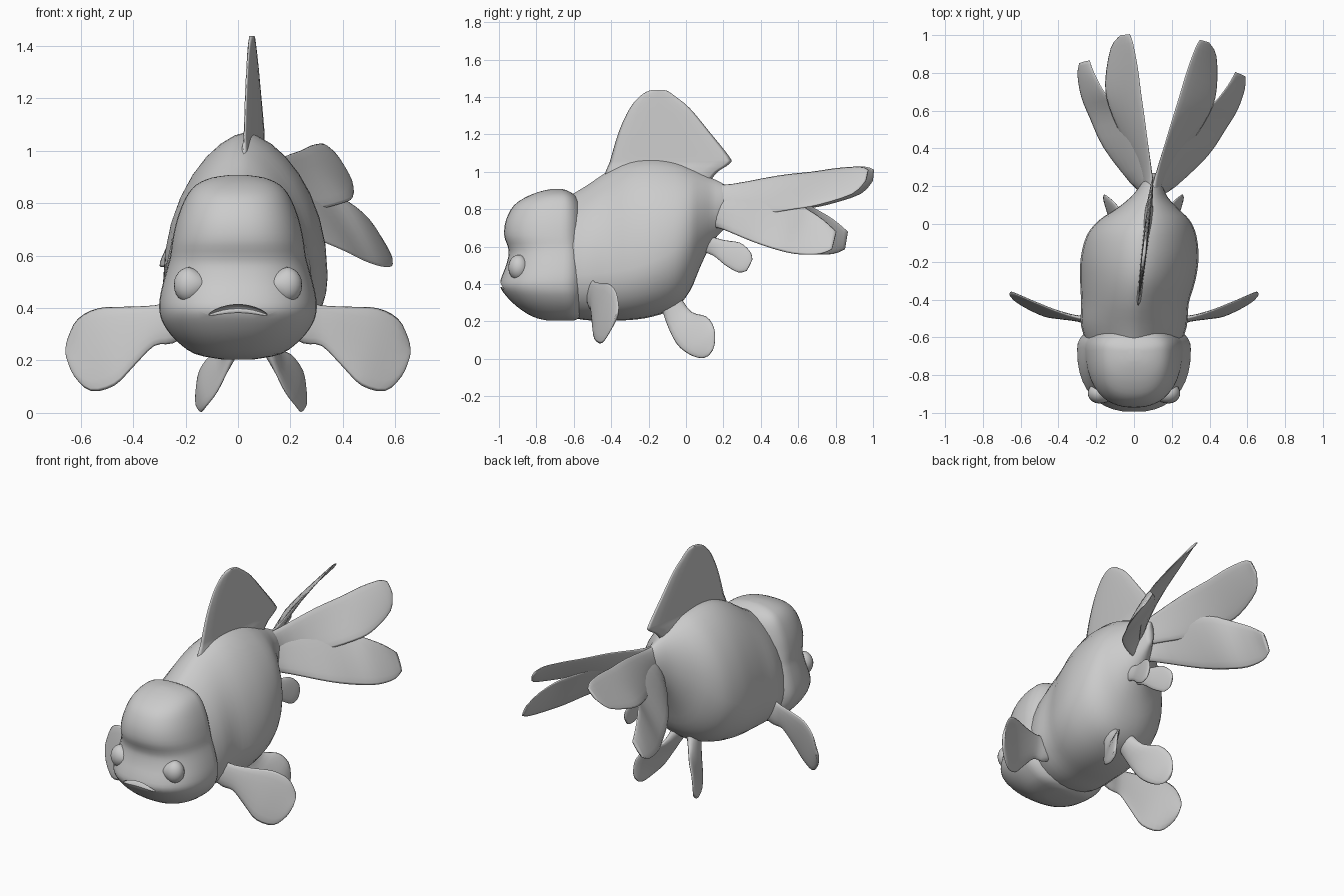
import bpy, bmesh, math
from mathutils import Vector

if "Cube" in bpy.data.objects:
    bpy.data.objects.remove(bpy.data.objects["Cube"])


def smooth_rows(rows, n=3):
    """Catmull-Rom interpolation between rows of numbers."""
    out = []
    for i in range(len(rows) - 1):
        p0, p1 = rows[max(i - 1, 0)], rows[i]
        p2, p3 = rows[i + 1], rows[min(i + 2, len(rows) - 1)]
        for k in range(n):
            t = k / n
            out.append([0.5 * (2 * b + (c - a) * t + (2 * a - 5 * b + 4 * c - d) * t * t
                               + (3 * b - a - 3 * c + d) * t ** 3)
                        for a, b, c, d in zip(p0, p1, p2, p3)])
    return out + [list(rows[-1])]


def finish(name, bm):
    bmesh.ops.recalc_face_normals(bm, faces=bm.faces)
    me = bpy.data.meshes.new(name)
    bm.to_mesh(me)
    bm.free()
    ob = bpy.data.objects.new(name, me)
    bpy.context.collection.objects.link(ob)
    me.shade_smooth()
    return ob


def skin(name, rings):
    """Join rings of points into a closed, capped surface."""
    bm = bmesh.new()
    vs = [[bm.verts.new(p) for p in r] for r in rings]
    n = len(vs[0])
    for r, s in zip(vs, vs[1:]):
        for i in range(n):
            bm.faces.new((r[i], r[(i + 1) % n], s[(i + 1) % n], s[i]))
    bm.faces.new(vs[0])
    bm.faces.new(vs[-1])
    return finish(name, bm)


def fin(name, rows, thick, place=lambda p: p, n=16):
    """Thin fin lofted from root to tip; a row holds both edge points."""
    rows = smooth_rows(rows)
    edges = [(Vector(r[:3]), Vector(r[3:])) for r in rows]
    mids = [(a + b) / 2 for a, b in edges]
    rings = []
    for i, (a, b) in enumerate(edges):
        h = (b - a) / 2
        along = mids[min(i + 1, len(mids) - 1)] - mids[max(i - 1, 0)]
        f = i / (len(edges) - 1)
        t = thick * (1 + 1.2 * max(0, 1 - f * 4)) * (1 - 0.5 * f)
        nrm = h.cross(along).normalized() * t
        rings.append([place(mids[i] + h * math.cos(2 * math.pi * k / n)
                            + nrm * math.sin(2 * math.pi * k / n)) for k in range(n)])
    return skin(name, rings)


def power(v, e):
    return math.copysign(abs(v) ** e, v)


# Body: egg-shaped sections along y (y, x centre, bottom, widest z, top, half width)
body = [(-.66, 0, .23, .45, .85, .24), (-.54, 0, .207, .45, .92, .28),
        (-.42, .005, .205, .46, 1.0, .285), (-.30, .02, .207, .48, 1.055, .305),
        (-.18, .03, .225, .52, 1.07, .312), (-.06, .04, .27, .58, 1.055, .29),
        (.02, .055, .36, .65, 1.025, .24), (.08, .07, .50, .72, .995, .165),
        (.14, .08, .62, .77, .965, .10), (.20, .09, .69, .81, .935, .06),
        (.27, .10, .76, .82, .89, .02)]
rings = []
for y, xc, zb, zm, zt, w in smooth_rows(body):
    ring = []
    for k in range(32):
        c, s = math.cos(k * math.pi / 16), math.sin(k * math.pi / 16)
        ring.append((xc + w * power(c, 1.25 if s > 0 else 0.9), y,
                     zm + s * ((zt - zm) if s > 0 else (zm - zb))))
    rings.append(ring)
skin("body", rings)

# Head with hood: horizontal sections (z, front y, back y, half width)
head = [(.204, -.74, -.60, .06), (.225, -.82, -.56, .165), (.28, -.905, -.535, .24),
        (.34, -.965, -.525, .285), (.39, -.995, -.52, .30), (.44, -.985, -.52, .298),
        (.50, -.962, -.525, .285), (.56, -.948, -.53, .268), (.60, -.953, -.535, .258),
        (.66, -.972, -.54, .25), (.74, -.963, -.545, .232), (.82, -.92, -.56, .2),
        (.87, -.845, -.59, .16), (.897, -.77, -.63, .1), (.907, -.72, -.66, .035)]
rings = []
for z, yf, yb, w in smooth_rows(head):
    yc = yb - .3 * (yb - yf)
    ring = []
    for k in range(40):
        c, s = math.cos(k * math.pi / 20), math.sin(k * math.pi / 20)
        ring.append((w * power(c, .85), yc + power(s, .85) * ((yb - yc) if s > 0 else (yc - yf)), z))
    rings.append(ring)
head_ob = skin("head", rings)

# Downturned mouth cut into the snout
bm = bmesh.new()
bmesh.ops.create_uvsphere(bm, u_segments=24, v_segments=10, radius=1)
for v in bm.verts:
    x = v.co.x
    v.co = (x * .115, -1.0 + v.co.y * .05 + x * x * .02, .398 - .025 * x * x + v.co.z * .016)
cutter = finish("mouth_cutter", bm)
cutter.hide_render = True
mod = head_ob.modifiers.new("mouth", 'BOOLEAN')
mod.operation = 'DIFFERENCE'
mod.object = cutter
bpy.context.view_layer.objects.active = head_ob
bpy.ops.object.modifier_apply(modifier="mouth")
bpy.data.objects.remove(cutter)
bpy.ops.object.select_all(action='DESELECT')
head_ob.select_set(True)
bpy.ops.object.shade_smooth_by_angle(angle=math.radians(45))

# Dorsal fin, leaning along the body bend (z, front y, rear y)
dorsal = [(.95, -.44, .13), (1.0, -.43, .17), (1.045, -.41, .236), (1.08, -.40, .232),
          (1.22, -.357, .12), (1.34, -.30, .02), (1.405, -.245, -.06),
          (1.432, -.20, -.10), (1.438, -.17, -.13)]
fin("dorsal_fin", [(.025 + .115 * (f + .4), f, z, .025 + .115 * (r + .4), r, z)
                   for z, f, r in dorsal], .018)

# Paired fin shapes, right side, as edge-to-edge rows
pectoral = [(.16, -.50, .42, .16, -.51, .31), (.25, -.50, .425, .25, -.51, .265),
            (.32, -.488, .41, .32, -.505, .255),
            (.42, -.455, .405, .40, -.50, .175), (.53, -.41, .40, .47, -.49, .105),
            (.61, -.375, .36, .56, -.45, .083), (.648, -.36, .29, .625, -.41, .14),
            (.656, -.362, .25, .65, -.38, .20)]
pelvic = [(.05, -.03, .33, .05, -.13, .27), (.09, .03, .25, .085, -.10, .18),
          (.15, .11, .225, .13, -.05, .08), (.195, .15, .165, .17, .015, .025),
          (.208, .155, .09, .19, .08, .003), (.207, .145, .05, .20, .12, .015)]
anal = [(.02, .08, .67, .02, .05, .58), (.035, .20, .635, .035, .14, .555),
        (.06, .29, .62, .06, .21, .50), (.08, .345, .57, .08, .28, .462),
        (.085, .355, .53, .085, .325, .47)]
# Tail lobes overlap along their shared middle up to the notch
tail_upper = [(0, -.08, .93, .02, -.05, .78), (.01, .05, .935, .06, .05, .78),
              (.06, .30, .98, .17, .22, .775), (.10, .48, 1.0, .265, .40, .80),
              (.13, .62, 1.02, .295, .53, .822), (.165, .745, 1.027, .28, .71, .88),
              (.185, .79, 1.01, .235, .78, .95)]
tail_lower = [(0, -.05, .88, .02, -.05, .70), (.03, .06, .875, .12, .01, .69),
              (.10, .23, .875, .275, .18, .625), (.19, .38, .85, .36, .33, .578),
              (.285, .465, .805, .415, .44, .558), (.35, .56, .745, .443, .55, .56),
              (.385, .635, .68, .44, .615, .585)]

for side, s in (("right", 1), ("left", -1)):
    def tail_place(p):
        return Vector((.1 + s * p.x + .08 * p.y, .2 + p.y - .08 * s * p.x, p.z))

    def shifted(cx):
        return lambda p: Vector((cx + s * p.x, p.y, p.z))

    fin(side + "_pectoral_fin", pectoral, .017, shifted(0))
    fin(side + "_pelvic_fin", pelvic, .018, shifted(.05))
    fin(side + "_anal_fin", anal, .015, shifted(.095))
    fin(side + "_tail_upper_lobe", tail_upper, .014, tail_place)
    fin(side + "_tail_lower_lobe", tail_lower, .014, tail_place)

    # Bulging eye, drawn out towards the nose
    bm = bmesh.new()
    bmesh.ops.create_uvsphere(bm, u_segments=20, v_segments=12, radius=1)
    for v in bm.verts:
        x, y, z = v.co
        pinch = 1 + .35 * min(x, 0)
        v.co = (s * (.185 + x * (.06 if x > 0 else .08)), -.895 + y * .055, .488 + z * .068 * pinch)
    finish(side + "_eye", bm)
